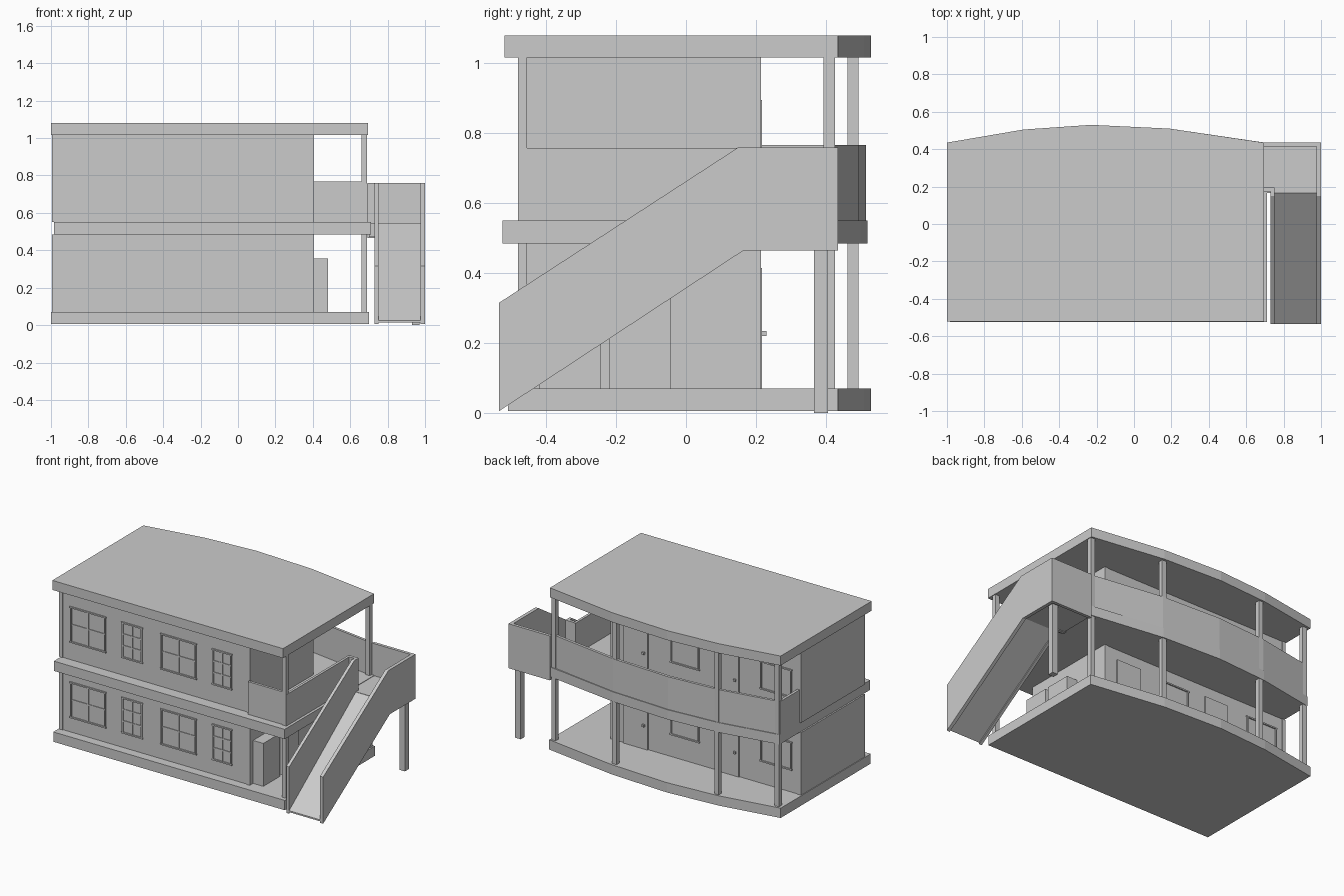
import bpy
import bmesh

cube = bpy.data.objects.get("Cube")
if cube:
    bpy.data.objects.remove(cube, do_unlink=True)

grey = bpy.data.materials.new("plain_grey")
grey.use_nodes = True
COLOUR = (0.6, 0.6, 0.6, 1)
grey.diffuse_color = COLOUR
grey.node_tree.nodes["Principled BSDF"].inputs["Base Color"].default_value = COLOUR


def finish(name, bm):
    bmesh.ops.recalc_face_normals(bm, faces=bm.faces)
    mesh = bpy.data.meshes.new(name)
    bm.to_mesh(mesh)
    bm.free()
    mesh.materials.append(grey)
    obj = bpy.data.objects.new(name, mesh)
    bpy.context.collection.objects.link(obj)
    return obj


def prism(name, outline, low, high, axis="z"):
    """Extrude a 2D outline: (x, y) along z, or (y, z) along x."""
    bm = bmesh.new()
    place = (lambda a, b: (a, b, low)) if axis == "z" else (lambda a, b: (low, a, b))
    face = bm.faces.new([bm.verts.new(place(a, b)) for a, b in outline])
    moved = bmesh.ops.extrude_face_region(bm, geom=[face])["geom"]
    step = (0, 0, high - low) if axis == "z" else (high - low, 0, 0)
    bmesh.ops.translate(bm, vec=step, verts=[v for v in moved if isinstance(v, bmesh.types.BMVert)])
    return finish(name, bm)


def box(name, x, y, z):
    return prism(name, [(x[0], y[0]), (x[1], y[0]), (x[1], y[1]), (x[0], y[1])], z[0], z[1])


# Bowed back edge shared by the slabs, roof and balcony parapet
BOW = [(0.7, 0.435), (0.19, 0.51), (-0.23, 0.53), (-0.59, 0.505), (-1, 0.435)]


def bow(left, right, shift):
    pts = [(x, y + shift) for x, y in BOW]
    pts[0], pts[-1] = (right, pts[0][1]), (left, pts[-1][1])
    return pts


def slab(name, left, right, front, shift, low, high):
    prism(name, [(left, front), (right, front)] + bow(left, right, shift), low, high)


slab("base_slab", -1, 0.7, -0.51, 0, 0.005, 0.07)
slab("middle_slab", -0.985, 0.71, -0.525, -0.01, 0.485, 0.55)
slab("roof", -1, 0.695, -0.52, 0, 1.017, 1.08)

# Enclosed rooms on both floors
FLOORS = (("lower", 0.07, 0.485), ("upper", 0.55, 1.017))
for floor, low, high in FLOORS:
    box(floor + "_rooms", (-0.97, 0.38), (-0.45, 0.21), (low, high))
    for side, x in (("right", -0.995), ("left", 0.38)):
        box(f"{floor}_{side}_end_wall", (x, x + 0.025), (-0.455, 0.214), (low, high))

# Balcony parapets
prism("back_parapet", bow(-0.985, 0.69, -0.015) + bow(-0.985, 0.69, -0.033)[::-1], 0.55, 0.767)
box("right_parapet", (-0.985, -0.967), (0.214, 0.41), (0.55, 0.767))
box("left_parapet", (0.675, 0.692), (-0.475, 0.195), (0.55, 0.758))
box("front_parapet", (0.405, 0.69), (-0.475, -0.458), (0.55, 0.767))

# Columns on both floors
COLUMNS = {"front_left": (0.675, -0.468), "back_left": (0.675, 0.41), "middle_left": (0.18, 0.478),
           "middle_right": (-0.57, 0.478), "back_right": (-0.965, 0.41)}
for place, (x, y) in COLUMNS.items():
    half = 0.013 if place == "front_left" else 0.016
    for floor, low, high in FLOORS:
        box(f"{floor}_{place}_column", (x - 0.016, x + 0.016), (y - half, y + half), (low, high))


def window(name, x, z, wall, out, columns, rows):
    """Frame and glazing bars standing just proud of the wall."""
    y = sorted((wall - out * 0.002, wall + out * 0.008))
    thin = sorted((wall - out * 0.002, wall + out * 0.004))
    w = 0.009
    for i in range(columns + 1):
        c = x[0] + (x[1] - x[0]) * i / columns
        edge = i in (0, columns)
        box(f"{name}_upright_{i}", (c - w / 2, c + w / 2), y if edge else thin, z)
    for i in range(rows + 1):
        c = z[0] + (z[1] - z[0]) * i / rows
        edge = i in (0, rows)
        box(f"{name}_rail_{i}", (x[0] - w, x[1] + w) if edge else x, y if edge else thin,
            (c - w / 2, c + w / 2))


# Front windows, back doors and back windows, repeated on each floor
for floor, rise in (("lower", 0), ("upper", 0.5)):
    for i, x in enumerate(((-0.91, -0.66), (-0.53, -0.39), (-0.245, 0.005), (0.135, 0.265))):
        wide = i % 2 == 0
        window(f"{floor}_front_window_{i}", x, (0.17 + rise, 0.4 + rise), -0.45, -1, 2, 2 if wide else 3)
    lift = rise * 0.96
    for i, x in enumerate(((0.13, 0.31), (-0.54, -0.37))):
        box(f"{floor}_door_{i}", x, (0.208, 0.218), (0.07 + lift, 0.415 + lift))
        box(f"{floor}_door_handle_{i}", (x[0] + 0.02, x[0] + 0.035), (0.216, 0.23),
            (0.22 + lift, 0.235 + lift))
    for i, x in enumerate(((-0.24, -0.04), (-0.92, -0.7))):
        window(f"{floor}_back_window_{i}", x, (0.22 + lift, 0.4 + lift), 0.21, 1, 1, 1)

# Storage cabinets beside the lower rooms
for i, y in enumerate((-0.42, -0.22)):
    box(f"cabinet_{i}", (0.405, 0.48), (y, y + 0.175), (0.07, 0.355))

# Outside stair: solid side walls, sloping flight, landing and its support
FRONT, TURN, BACK = -0.535, 0.165, 0.43
wall = [(FRONT, 0.005), (TURN, 0.465), (BACK, 0.465), (BACK, 0.76), (0.15, 0.76), (FRONT, 0.315)]
prism("stair_outer_wall", wall, 0.977, 1, "x")
inner = [(FRONT, 0.005), (TURN, 0.465), (0.195, 0.465), (0.195, 0.76), (0.15, 0.76), (FRONT, 0.315)]
prism("stair_inner_wall", inner, 0.73, 0.75, "x")
prism("stair_flight", [(FRONT, 0.015), (TURN, 0.475), (TURN, 0.545), (FRONT, 0.025)], 0.75, 0.977, "x")
box("landing", (0.7, 0.977), (TURN, BACK), (0.47, 0.547))
box("landing_back_wall", (0.695, 1), (0.415, 0.435), (0.465, 0.76))
box("landing_front_wall", (0.692, 0.73), (0.175, 0.195), (0.465, 0.76))
box("landing_post", (0.93, 0.97), (0.366, 0.406), (0.0, 0.47))
